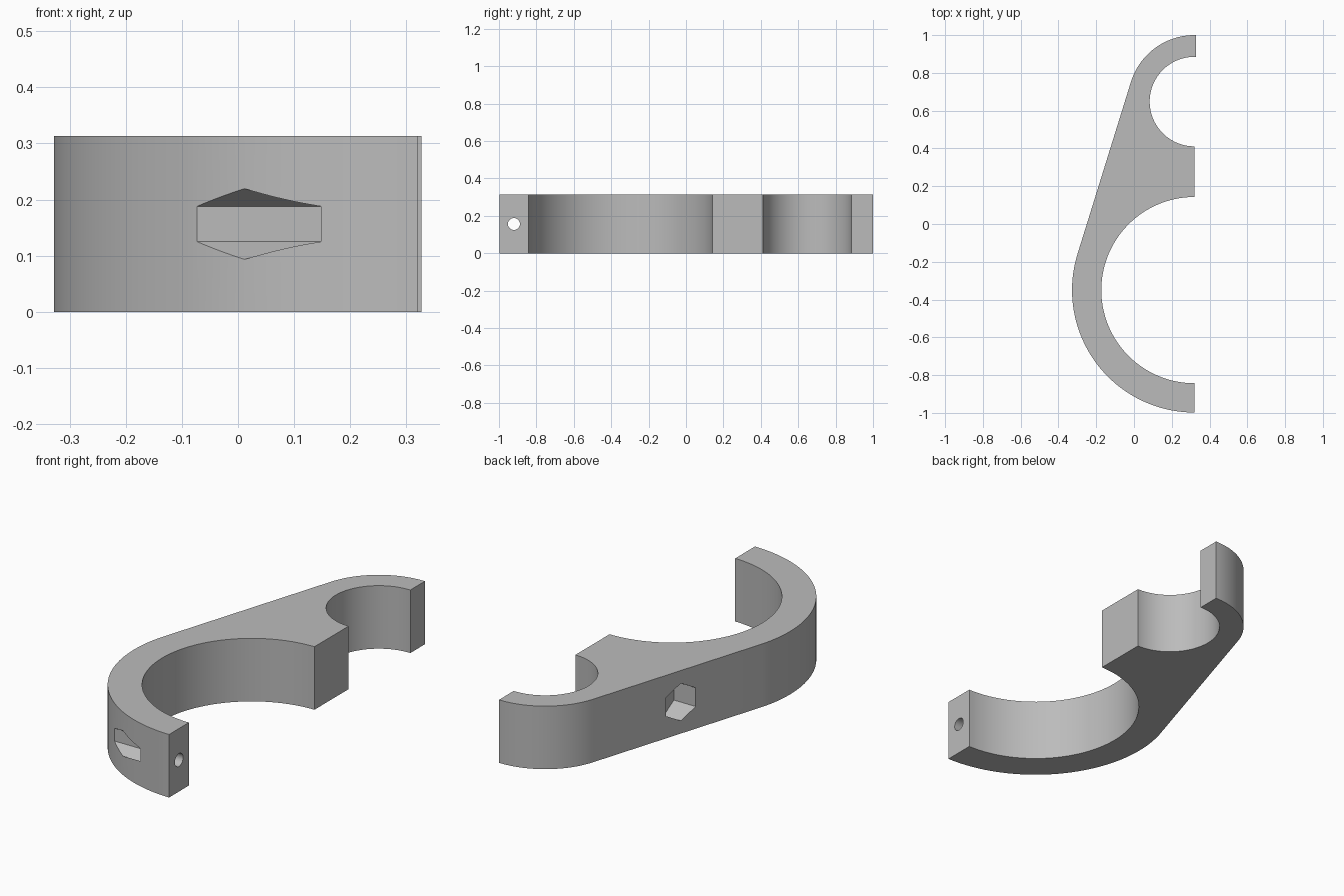
import bpy, bmesh
from math import sin, cos, asin, pi, radians
from mathutils import Matrix

cube = bpy.data.objects.get("Cube")
if cube:
    bpy.data.objects.remove(cube, do_unlink=True)

HEIGHT = 0.313
FACE_X = 0.32                      # flat clamping face
BIG_Y, BIG_OUT, BIG_IN = -0.35, 0.648, 0.493
SMALL_Y, SMALL_OUT, SMALL_IN = 0.648, 0.352, 0.237
TIP_X = 0.327

grey = bpy.data.materials.new("plain grey")
grey.use_nodes = True
colour = (0.5, 0.5, 0.5, 1)
grey.diffuse_color = colour
grey.node_tree.nodes["Principled BSDF"].inputs["Base Color"].default_value = colour


def arc(cy, r, a, b, steps):
    """Points along an arc centred on the clamping face."""
    angles = [a + (b - a) * i / steps for i in range(steps + 1)]
    return [(FACE_X + r * cos(t), cy + r * sin(t)) for t in angles]


def make_object(name, bm):
    bmesh.ops.recalc_face_normals(bm, faces=bm.faces)
    mesh = bpy.data.meshes.new(name)
    bm.to_mesh(mesh)
    bm.free()
    mesh.materials.append(grey)
    obj = bpy.data.objects.new(name, mesh)
    bpy.context.collection.objects.link(obj)
    return obj


def cutter(name, sides, r, y, x0, x1):
    """Prism along x; a hexagon stands with a corner upward."""
    bm = bmesh.new()
    bmesh.ops.create_cone(bm, cap_ends=True, segments=sides, radius1=r,
                          radius2=r, depth=x1 - x0)
    place = Matrix.Translation(((x0 + x1) / 2, y, HEIGHT / 2))
    turn = Matrix.Rotation(pi / 2, 4, "Y")
    # Put one corner on the axis that becomes vertical
    angle = -bm.verts[:][0].co.xy.angle_signed((1, 0))
    bm.transform(place @ turn @ Matrix.Rotation(angle if sides > 6 else 0, 4, "Z"))
    if sides == 6:
        top = max(v.co.z for v in bm.verts) - HEIGHT / 2
        if top < r * 0.95:
            spin = Matrix.Rotation(radians(30), 4, "X")
            bm.transform(place @ spin @ place.inverted())
    obj = make_object(name, bm)
    obj.hide_render = True
    return obj


# Clamp body: two half rings joined by a tangent web
tangent = pi - asin((BIG_OUT - SMALL_OUT) / (SMALL_Y - BIG_Y))
outline = [(TIP_X, SMALL_Y + SMALL_OUT)]
outline += arc(SMALL_Y, SMALL_OUT, pi / 2, tangent, 40)
outline += arc(BIG_Y, BIG_OUT, tangent, 1.5 * pi, 60)
outline += arc(BIG_Y, BIG_IN, 1.5 * pi, pi / 2, 80)
outline += arc(SMALL_Y, SMALL_IN, 1.5 * pi, pi / 2, 64)
outline += [(TIP_X, SMALL_Y + SMALL_IN)]

bm = bmesh.new()
base = bm.faces.new([bm.verts.new((x, y, 0)) for x, y in outline])
extruded = bmesh.ops.extrude_face_region(bm, geom=[base])["geom"]
bmesh.ops.translate(bm, vec=(0, 0, HEIGHT),
                    verts=[g for g in extruded if isinstance(g, bmesh.types.BMVert)])
body = make_object("clamp_body", bm)

# Bolt holes and hexagonal nut pockets
cutters = [
    cutter("web_bolt_hole", 40, 0.048, 0.275, -0.5, 0.5),
    cutter("web_nut_pocket", 6, 0.093, 0.275, -0.5, -0.07),
    cutter("arm_bolt_hole", 32, 0.032, -0.92, -0.5, 0.5),
    cutter("arm_nut_pocket", 6, 0.063, -0.92, -0.5, 0.148),
]
for tool in cutters:
    mod = body.modifiers.new(tool.name, "BOOLEAN")
    mod.operation = "DIFFERENCE"
    mod.solver = "EXACT"
    mod.object = tool

# Bake the cuts and drop the cutters
bpy.context.view_layer.update()
graph = bpy.context.evaluated_depsgraph_get()
cut_mesh = bpy.data.meshes.new_from_object(body.evaluated_get(graph))
body.modifiers.clear()
body.data = cut_mesh
for tool in cutters:
    bpy.data.objects.remove(tool, do_unlink=True)

# Smooth round walls, crisp edges
for obj in bpy.context.selected_objects:
    obj.select_set(False)
body.select_set(True)
bpy.context.view_layer.objects.active = body
bpy.ops.object.shade_smooth_by_angle(angle=radians(25))
